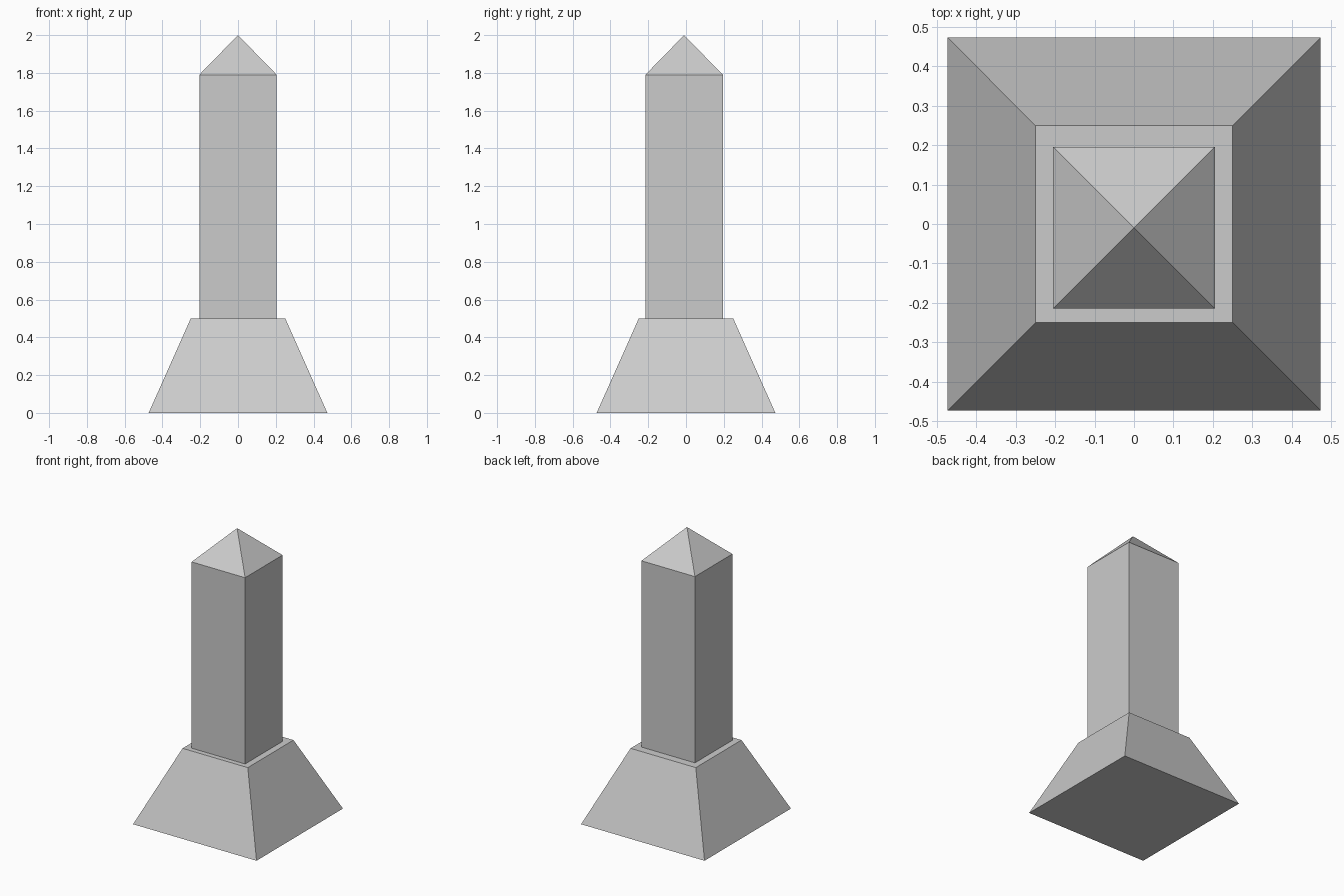
import bpy, bmesh

if "Cube" in bpy.data.objects:
    bpy.data.objects.remove(bpy.data.objects["Cube"])


def square_loft(name, rings, y=0.0):
    """Loft square rings given as (half width, z); half width 0 makes a point."""
    bm = bmesh.new()
    loops = []
    for h, z in rings:
        corners = [(0, 0)] if h == 0 else [(-h, -h), (h, -h), (h, h), (-h, h)]
        loops.append([bm.verts.new((cx, cy + y, z)) for cx, cy in corners])
    for low, high in zip(loops, loops[1:]):
        for i in range(4):
            j = (i + 1) % 4
            if len(high) == 1:
                bm.faces.new((low[i], low[j], high[0]))
            else:
                bm.faces.new((low[i], low[j], high[j], high[i]))
    # close the open ends
    bm.faces.new(loops[0][::-1])
    if len(loops[-1]) == 4:
        bm.faces.new(loops[-1])
    mesh = bpy.data.meshes.new(name)
    bm.to_mesh(mesh)
    bm.free()
    obj = bpy.data.objects.new(name, mesh)
    bpy.context.collection.objects.link(obj)
    return obj


# Tapered plinth
square_loft("base", [(0.473, 0.0), (0.25, 0.5)])

# Square shaft with pyramid tip, set slightly towards the front
square_loft("shaft", [(0.205, 0.5), (0.205, 1.79), (0, 2.0)], y=-0.01)
